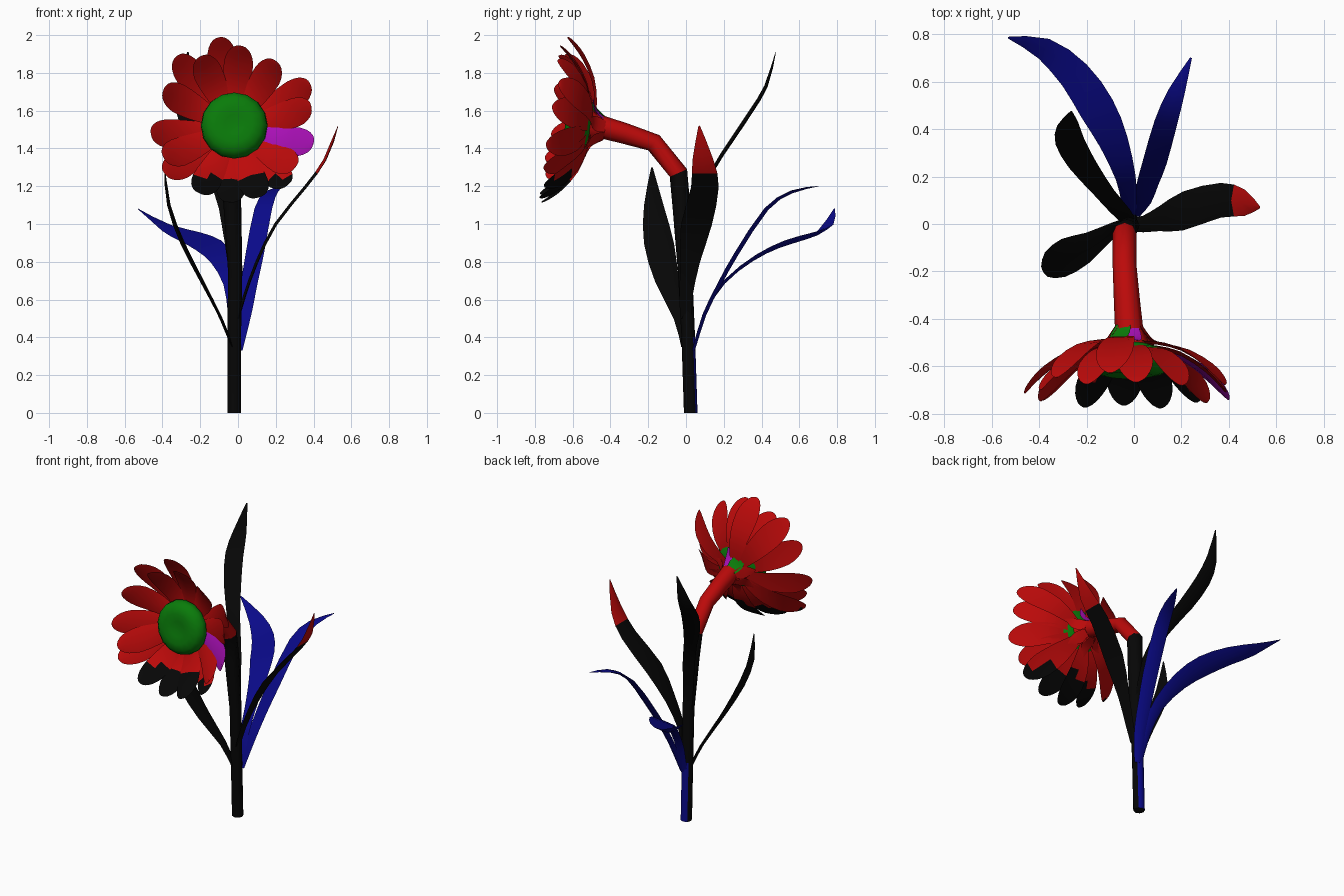
import bpy, bmesh, math
from mathutils import Vector as V

if "Cube" in bpy.data.objects:
    bpy.data.objects.remove(bpy.data.objects["Cube"])

COLORS = {
    "red": (0.5, 0.003, 0.003), "black": (0.002, 0.002, 0.002),
    "blue": (0.003, 0.003, 0.25), "green": (0.003, 0.2, 0.003),
    "purple": (0.4, 0.005, 0.47)}
MATS = {}
for key, c in COLORS.items():
    MATS[key] = bpy.data.materials.new(key)
    MATS[key].diffuse_color = (*c, 1)


def finish(name, rings, color):
    """Skin closed rings into a capped tube; color(center, normal) picks a colour."""
    bm = bmesh.new()
    rows = [[bm.verts.new(p) for p in r] for r in rings]
    n = len(rows[0])
    for a, b in zip(rows, rows[1:]):
        for i in range(n):
            j = (i + 1) % n
            bm.faces.new((a[i], a[j], b[j], b[i]))
    bm.faces.new(rows[0][::-1])
    bm.faces.new(rows[-1])
    bmesh.ops.recalc_face_normals(bm, faces=bm.faces)
    used = []
    for f in bm.faces:
        f.normal_update()
        k = color(f.calc_center_median(), f.normal) if callable(color) else color
        if k not in used:
            used.append(k)
        f.material_index = used.index(k)
    me = bpy.data.meshes.new(name)
    bm.to_mesh(me)
    bm.free()
    for k in used:
        me.materials.append(MATS[k])
    ob = bpy.data.objects.new(name, me)
    bpy.context.collection.objects.link(ob)
    bpy.ops.object.select_all(action='DESELECT')
    ob.select_set(True)
    bpy.context.view_layer.objects.active = ob
    bpy.ops.object.shade_smooth_by_angle(angle=math.radians(50))
    return ob


def resample(pts, steps):
    """Catmull-Rom through 4D points (x, y, z, half width)."""
    p = [pts[0]] + pts + [pts[-1]]
    out = []
    for i in range(1, len(p) - 2):
        a, b, c, d = p[i - 1:i + 3]
        for s in range(steps):
            t = s / steps
            out.append(0.5 * (2 * b + (c - a) * t + (2 * a - 5 * b + 4 * c - d) * t * t
                              + (3 * b - a - 3 * c + d) * t ** 3))
    return out + [pts[-1]]


def blade(name, pts, color, side=None, thick=0.008, cup=0.1, steps=2, roll=0):
    """Thin leaf: lens section swept along a spine."""
    pts = resample([V(p) for p in pts], steps)
    rings = []
    for i, p in enumerate(pts):
        t = (pts[min(i + 1, len(pts) - 1)] - pts[max(i - 1, 0)]).to_3d().normalized()
        s = V(side) if side else V((t.y, -t.x, roll * math.hypot(t.x, t.y)))
        s.normalize()
        n = s.cross(t).normalized()
        c, w = p.to_3d(), max(p[3], 0.003)
        k = thick * min(1, w / 0.03)
        rings.append([c - s * w + n * cup * w, c + n * k, c + s * w + n * cup * w, c - n * k])
    return finish(name, rings, color)


# Stem: straight stalk bending forward into the flower neck
path = [(-0.02, 0.025, 0, .036), (-0.02, 0.012, 0.4, .036), (-0.015, -0.005, 0.75, .038),
        (-0.03, -0.025, 1.1, .047), (-0.04, -0.04, 1.27, .05), (-0.04, -0.17, 1.43, .05),
        (-0.03, -0.32, 1.478, .055), (-0.02, -0.45, 1.515, .06), (-0.02, -0.52, 1.53, .06)]
rings = []
for i, (x, y, z, r) in enumerate(path):
    a, b = path[max(i - 1, 0)], path[min(i + 1, len(path) - 1)]
    t = V((0, b[1] - a[1], b[2] - a[2])).normalized() if i else V((0, 0, 1))
    up = t.cross(V((1, 0, 0)))
    rings.append([V((x, y, z)) + r * (math.cos(q) * V((1, 0, 0)) + math.sin(q) * up)
                  for q in (math.tau * k / 8 for k in range(8))])


def stem_color(c, n):
    if c.z < 0.4 and n.y > 0.85:
        return "blue"
    return "red" if c.z > 1.29 else "black"


finish("stem", rings, stem_color)

# Leaves: (x, y, z, half width)
blade("right_leaf",
      [(0, 0, .5, .03), (.035, 0, .62, .035), (.1, .022, .8, .052), (.2, .055, 1.0, .082),
       (.36, .1, 1.2, .073), (.46, .09, 1.34, .056), (.53, .07, 1.52, .004)],
      lambda c, n: "red" if c.z > 1.25 else "black", side=(0, 1, 0))
blade("left_leaf",
      [(-.03, 0, .35, .025), (-.09, -.03, .5, .035), (-.19, -.1, .7, .064),
       (-.29, -.142, .9, .08), (-.365, -.17, 1.1, .052), (-.39, -.18, 1.3, .004)],
      "black", side=(.1, -1, 0))
blade("tall_back_leaf",
      [(-.02, .01, .75, .03), (-.06, .06, 1.08, .042), (-.13, .14, 1.28, .046),
       (-.215, .25, 1.45, .06), (-.27, .35, 1.6, .062), (-.28, .425, 1.73, .045),
       (-.265, .475, 1.91, .004)],
      "black", side=(1, .15, 0))
blade("back_right_leaf",
      [(0, .04, .33, .025), (.035, .1, .52, .038), (.06, .18, .68, .045), (.09, .27, .84, .05),
       (.135, .43, 1.08, .048), (.18, .56, 1.17, .035), (.24, .7, 1.2, .004)],
      "blue", side=(1, -.25, 0))
blade("back_left_leaf",
      [(-.01, .04, .33, .025), (-.02, .1, .53, .035), (-.035, .2, .69, .045),
       (-.085, .35, .81, .065), (-.155, .49, .88, .08), (-.25, .63, .925, .072),
       (-.38, .74, .975, .05), (-.53, .785, 1.08, .004)],
      "blue", roll=.35)

# Flower frame, tipped slightly upward
C = V((-0.02, -0.5, 1.512))
TILT = math.radians(8)
U = V((1, 0, 0))
W = V((0, math.sin(TILT), math.cos(TILT)))
N = V((0, -math.cos(TILT), math.sin(TILT)))


def flower(r, a, h):
    return C + r * (math.cos(a) * U + math.sin(a) * W) + h * N


# Petals: (angle, length, lift above the receptacle)
PETALS = [(100, .46, -.015), (86, .405, .018), (56, .39, .02), (27, .45, 0), (11, .415, .015),
          (-16, .435, .02), (-37, .405, .015), (-50, .44, 0), (-72, .425, .015), (-93, .43, 0),
          (-116, .425, .015), (-143, .46, 0), (-153, .42, .015), (188, .445, 0),
          (155, .41, .018), (131, .465, -.01), (117, .39, .018)]
SHAPE = [(.07, 0, .02), (.3, .012, .045), (.55, .045, .068), (.78, .11, .078),
         (.91, .162, .062), (.98, .195, .034), (1, .207, .008)]


def petal_color(c, n):
    return "black" if c.z < 1.255 else "red"


def two_tone(c, n):  # purple inside, red outside
    return "purple" if n.dot(N) > 0 else "red"


for i, (deg, length, lift) in enumerate(PETALS):
    a = math.radians(deg)
    spine = [(*flower(f * length, a, h + lift), w) for f, h, w in SHAPE]
    blade(f"petal_{i + 1}", spine, two_tone if deg == -16 else petal_color,
          side=-math.sin(a) * U + math.cos(a) * W, thick=0.005, cup=0.12)

# Domed centre with a shallow dent
dome = [(.06, 0), (.15, .03), (.177, .065), (.172, .1), (.145, .128), (.1, .14), (.05, .133), (.01, .13)]
finish("flower_centre",
       [[flower(r, math.tau * k / 16, h) for k in range(16)] for r, h in dome], "green")

# Calyx cup and small pointed sepals behind the petals
finish("calyx", [[flower(r, math.tau * k / 8, h) for k in range(8)]
                 for r, h in [(.06, -.06), (.075, -.02), (.09, .015)]], "red")
SEPALS = [(75, "purple", .03), (118, "green", .045), (165, "red", .04), (215, "red", .04),
          (265, "red", .04), (315, "red", .04), (15, "red", .04)]
for i, (deg, col, wide) in enumerate(SEPALS):
    a = math.radians(deg)
    spine = [(*flower(r, a, h), w * wide) for r, h, w in
             [(.05, -.07, .75), (.075, -.03, 1), (.11, .0, .8), (.16, .012, .1)]]
    blade(f"sepal_{i + 1}", spine, col, side=-math.sin(a) * U + math.cos(a) * W, thick=0.006)

for m in bpy.data.materials:
    if m.users and not m.is_grease_pencil:
        m.use_nodes = True
        m.node_tree.nodes["Principled BSDF"].inputs["Base Color"].default_value = m.diffuse_color
